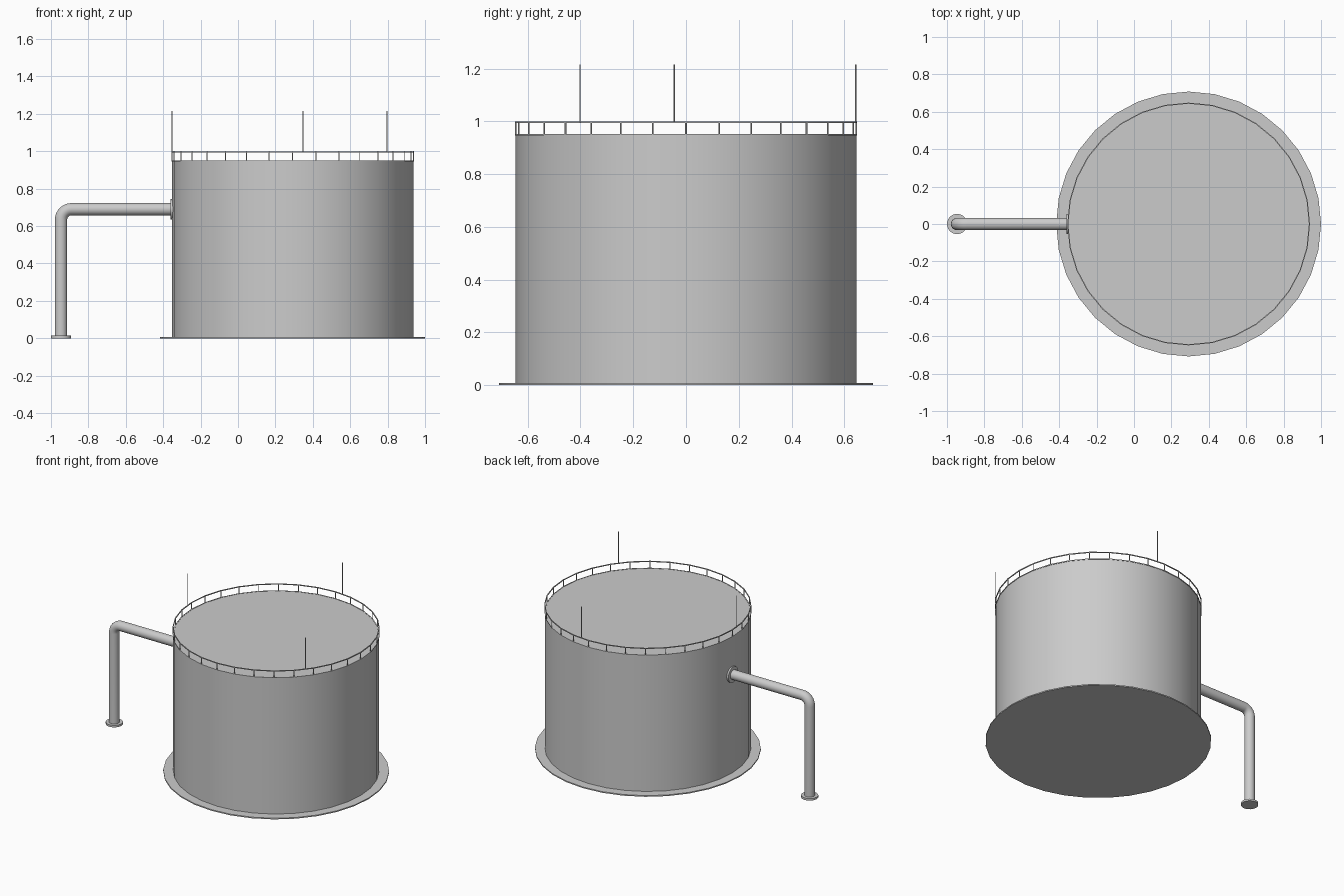
import bpy, bmesh, math
from mathutils import Vector, Matrix

if "Cube" in bpy.data.objects:
    bpy.data.objects.remove(bpy.data.objects["Cube"])

CX, R, SIDES = 0.292, 0.646, 32     # tank centre, radius, facets
TOP, RAIL = 0.95, 1.0               # roof and handrail heights
PX, PZ, PR = -0.946, 0.69, 0.033    # pipe drop, pipe height, pipe radius


def finish(name, bm, smooth=True):
    bmesh.ops.recalc_face_normals(bm, faces=bm.faces)
    mesh = bpy.data.meshes.new(name)
    bm.to_mesh(mesh)
    bm.free()
    ob = bpy.data.objects.new(name, mesh)
    bpy.context.collection.objects.link(ob)
    if smooth:
        bpy.ops.object.select_all(action='DESELECT')
        ob.select_set(True)
        bpy.context.view_layer.objects.active = ob
        bpy.ops.object.shade_smooth_by_angle(angle=math.radians(30))
    return ob


def add_cyl(bm, centre, r, depth, sides, rot=Matrix()):
    bmesh.ops.create_cone(bm, cap_ends=True, segments=sides, radius1=r, radius2=r,
                          depth=depth, matrix=Matrix.Translation(centre) @ rot)


def cylinder(name, centre, r, depth, sides, rot=Matrix()):
    bm = bmesh.new()
    add_cyl(bm, centre, r, depth, sides, rot)
    return finish(name, bm)


def rim_point(angle, z):
    return Vector((CX + R * math.cos(angle), R * math.sin(angle), z))


def sweep(name, path, ring_dirs, r, sides, closed):
    # round section swept along a path, given the outward direction at each point
    bm = bmesh.new()
    rings = []
    for p, (u, v) in zip(path, ring_dirs):
        rings.append([bm.verts.new(p + r * (u * math.cos(a) + v * math.sin(a)))
                      for a in (2 * math.pi * (k + 0.5) / sides for k in range(sides))])
    n = len(rings)
    for i in range(n if closed else n - 1):
        a, b = rings[i], rings[(i + 1) % n]
        for k in range(sides):
            j = (k + 1) % sides
            bm.faces.new((a[k], a[j], b[j], b[k]))
    if not closed:
        bm.faces.new(rings[0])
        bm.faces.new(rings[-1])
    return finish(name, bm)


# Tank and base plate
cylinder("base_plate", (CX, 0, 0.004), 0.708, 0.008, SIDES)
cylinder("tank_shell", (CX, 0, (TOP + 0.004) / 2), R, TOP - 0.004, SIDES)

# Handrail loops and posts around the roof edge
angles = [2 * math.pi * i / SIDES for i in range(SIDES)]
up = Vector((0, 0, 1))
for name, z in (("top_rail", RAIL - 0.003), ("bottom_rail", TOP - 0.001)):
    sweep(name, [rim_point(a, z) for a in angles],
          [(Vector((math.cos(a), math.sin(a), 0)), up) for a in angles], 0.004, 4, True)

bm = bmesh.new()
for a in angles:
    add_cyl(bm, rim_point(a, (TOP + RAIL) / 2), 0.003, RAIL - TOP, 6)
finish("rail_posts", bm)

# Lightning rods on the handrail
for i, deg in enumerate((85, 184, 321.5)):
    cylinder(f"lightning_rod_{i + 1}", rim_point(math.radians(deg), 1.105), 0.0025, 0.22, 8)

# Pipe with a rounded elbow
BEND = 0.055
path = [Vector((PX, 0, 0.004))]
dirs = [Vector((1, 0, 0))]
for k in range(9):
    t = math.pi / 2 * k / 8
    d = Vector((math.cos(t), 0, -math.sin(t)))
    path.append(Vector((PX + BEND, 0, PZ - BEND)) - d * BEND)
    dirs.append(d)
path.append(Vector((CX - R + 0.01, 0, PZ)))
dirs.append(dirs[-1])
sweep("pipe", path, [(d, Vector((0, 1, 0))) for d in dirs], PR, 24, False)

# Pipe flanges at the ground and at the tank wall
cylinder("ground_flange", (PX, 0, 0.007), 0.054, 0.014, 24)
cylinder("wall_flange", (CX - R - 0.001, 0, PZ), 0.054, 0.014, 24,
         Matrix.Rotation(math.pi / 2, 4, 'Y'))
